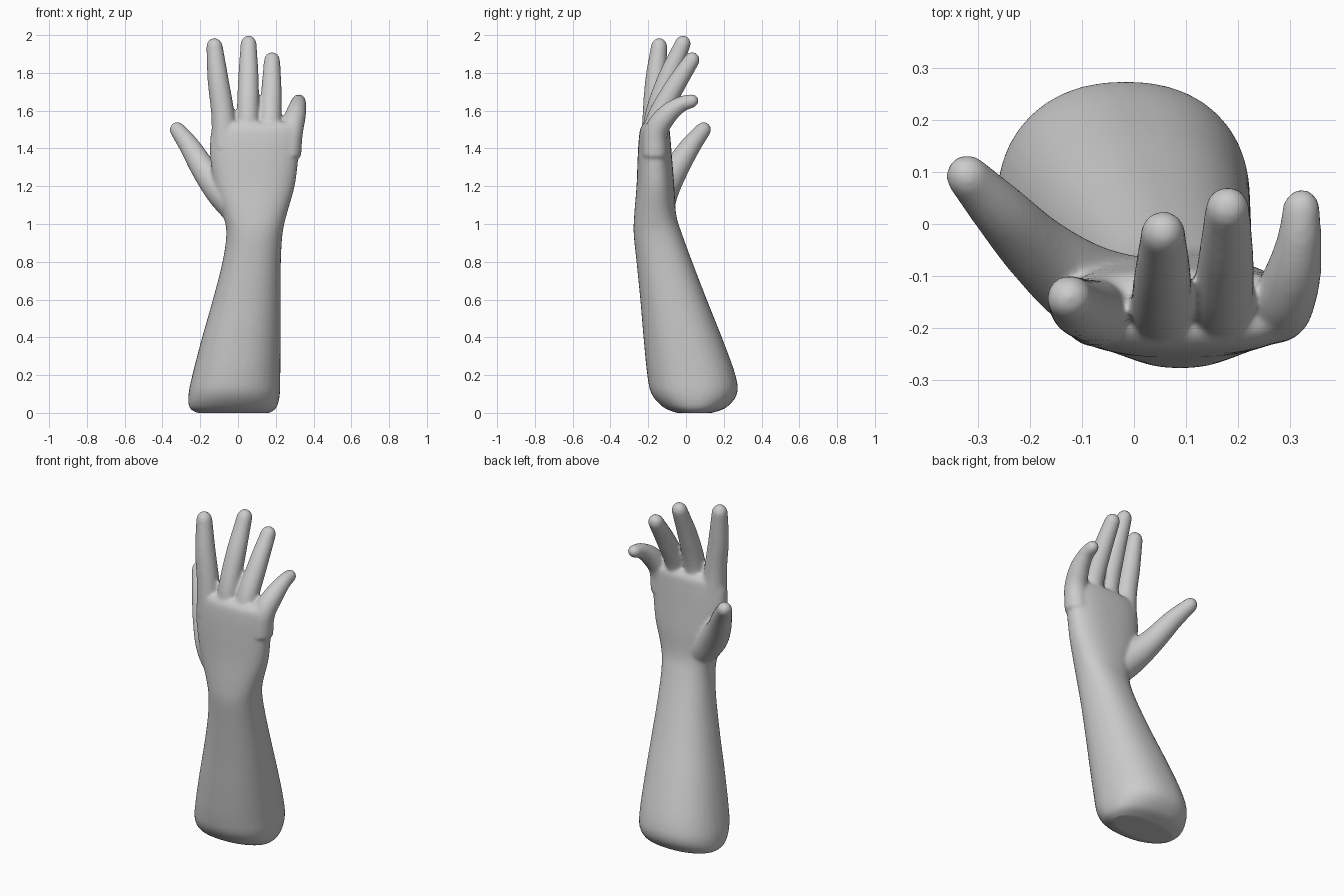
import bpy, bmesh
from math import sin, cos, pi
from mathutils import Vector

if "Cube" in bpy.data.objects:
    bpy.data.objects.remove(bpy.data.objects["Cube"])

SEG = 40
bm = bmesh.new()


def spline(rows, steps):
    """Catmull-Rom through rows of numbers."""
    rows = [Vector(r) for r in rows]
    pts = [rows[0] * 2 - rows[1]] + rows + [rows[-1] * 2 - rows[-2]]
    out = []
    for a, b, c, d in zip(pts, pts[1:], pts[2:], pts[3:]):
        for i in range(steps):
            t = i / steps
            out.append(0.5 * (2 * b + (c - a) * t + (2 * a - 5 * b + 4 * c - d) * t * t
                              + (3 * b - a - 3 * c + d) * t ** 3))
    return out + [rows[-1]]


def skin(rings):
    """Bridge a stack of rings and cap both ends."""
    vs = [[bm.verts.new(p) for p in r] for r in rings]
    for a, b in zip(vs, vs[1:]):
        for i in range(SEG):
            j = (i + 1) % SEG
            bm.faces.new((a[i], a[j], b[j], b[i]))
    bm.faces.new(vs[0][::-1])
    bm.faces.new(vs[-1])


def section(z, x0, x1, y0, y1, n):
    """Horizontal superellipse between the given limits."""
    ring = []
    for i in range(SEG):
        c, s = cos(2 * pi * i / SEG), sin(2 * pi * i / SEG)
        px = abs(c) ** (2 / n) * (1 if c > 0 else -1)
        py = abs(s) ** (2 / n) * (1 if s > 0 else -1)
        ring.append(((x0 + x1) / 2 + (x1 - x0) / 2 * px,
                     (y0 + y1) / 2 + (y1 - y0) / 2 * py, z))
    return ring


def finger(rows):
    """Round tube along (x, y, z, radius) rows with a domed tip."""
    path = spline([Vector(r) for r in rows], 6)
    rings = []
    for k, p in enumerate(path):
        a, b = path[max(k - 1, 0)], path[min(k + 1, len(path) - 1)]
        axis = (b.xyz - a.xyz).normalized()
        q = axis.to_track_quat('Z', 'Y')
        domes = [0] if k < len(path) - 1 else [i * pi / 18 for i in range(9)]
        for d in domes:
            r = p.w * cos(d)
            centre = p.xyz + axis * p.w * 1.15 * sin(d)
            rings.append([centre + q @ Vector((r * cos(2 * pi * i / SEG),
                                               r * sin(2 * pi * i / SEG), 0))
                          for i in range(SEG)])
    skin(rings)


# forearm, wrist and palm: z, x min, x max, y min, y max
arm = [
    (0.00, -0.22, 0.17, -0.05, 0.14),
    (0.03, -0.258, 0.205, -0.12, 0.215),
    (0.10, -0.262, 0.222, -0.182, 0.270),
    (0.20, -0.242, 0.224, -0.205, 0.262),
    (0.40, -0.190, 0.226, -0.225, 0.190),
    (0.60, -0.133, 0.226, -0.242, 0.110),
    (0.80, -0.082, 0.227, -0.262, 0.033),
    (0.95, -0.062, 0.236, -0.277, -0.022),
    (1.05, -0.080, 0.258, -0.274, -0.052),
    (1.20, -0.125, 0.300, -0.262, -0.062),
    (1.35, -0.147, 0.320, -0.256, -0.074),
    (1.45, -0.147, 0.332, -0.250, -0.082),
    (1.51, -0.135, 0.330, -0.240, -0.090),
    (1.54, -0.110, 0.300, -0.215, -0.115),
]
skin([section(*row, 2.25 + 0.3 * max(0, row[0] - 0.9)) for row in spline(arm, 5)])

# fingers and thumb
finger([(-0.070, -0.168, 1.40, 0.070), (-0.080, -0.168, 1.58, 0.062),
        (-0.105, -0.160, 1.76, 0.056), (-0.124, -0.143, 1.935, 0.044)])
finger([(0.052, -0.170, 1.40, 0.062), (0.052, -0.160, 1.57, 0.059),
        (0.055, -0.100, 1.76, 0.055), (0.056, -0.019, 1.950, 0.043)])
finger([(0.168, -0.170, 1.38, 0.062), (0.170, -0.155, 1.54, 0.060),
        (0.177, -0.070, 1.71, 0.054), (0.180, 0.027, 1.863, 0.043)])
finger([(0.268, -0.165, 1.36, 0.066), (0.282, -0.158, 1.49, 0.063),
        (0.305, -0.100, 1.578, 0.055), (0.318, -0.030, 1.632, 0.043),
        (0.322, 0.025, 1.650, 0.037)])
finger([(0.030, -0.160, 1.05, 0.090), (-0.085, -0.125, 1.17, 0.085),
        (-0.180, -0.055, 1.29, 0.068), (-0.255, 0.022, 1.41, 0.055),
        (-0.318, 0.089, 1.495, 0.042)])

bmesh.ops.recalc_face_normals(bm, faces=bm.faces)
mesh = bpy.data.meshes.new("hand_and_forearm")
bm.to_mesh(mesh)
bm.free()
obj = bpy.data.objects.new("hand_and_forearm", mesh)
bpy.context.collection.objects.link(obj)

# fuse the parts into one soft skin
rm = obj.modifiers.new("fuse", 'REMESH')
rm.mode = 'VOXEL'
rm.voxel_size = 0.008
rm.use_smooth_shade = True
sm = obj.modifiers.new("soften", 'SMOOTH')
sm.factor = 0.5
sm.iterations = 14
